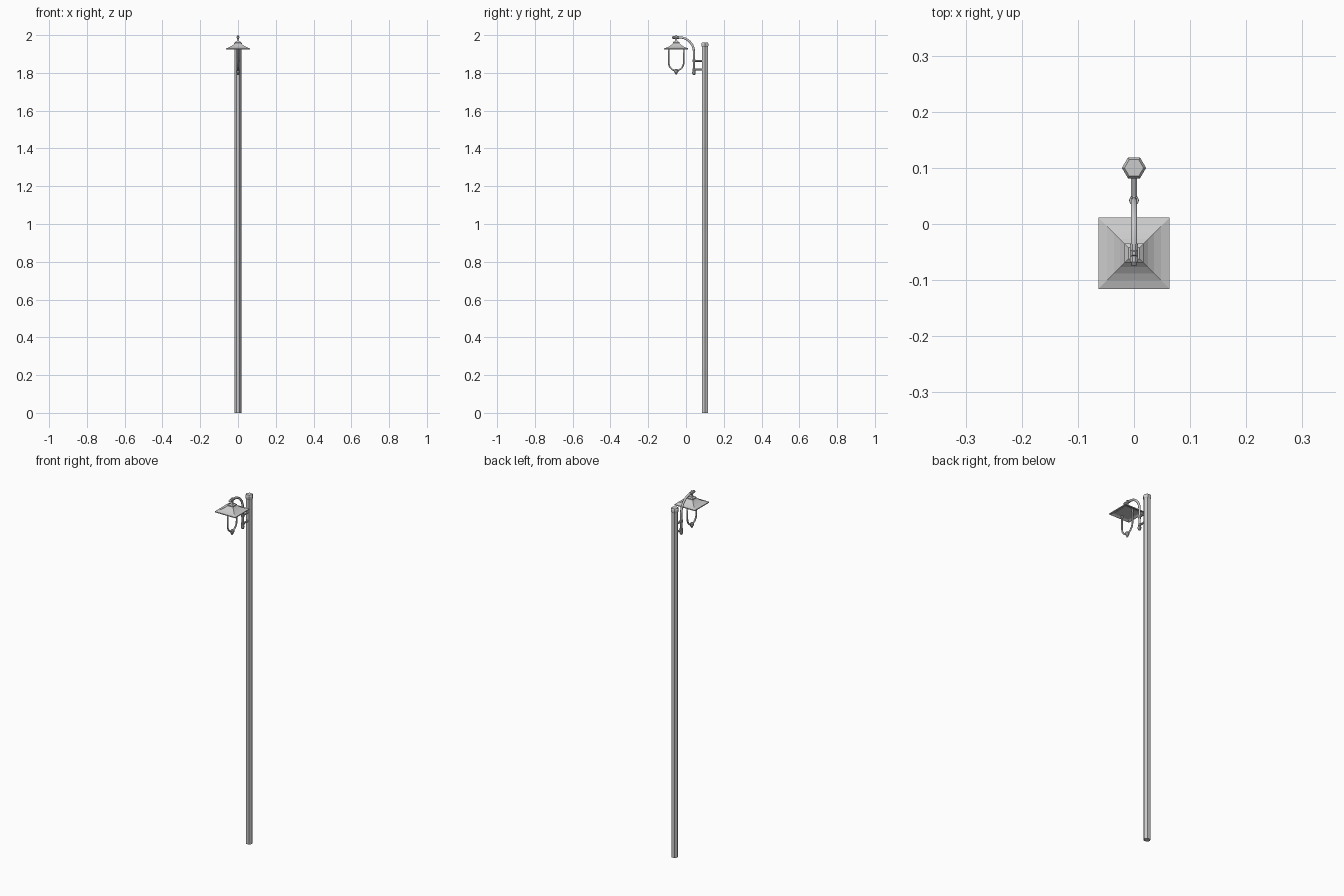
import bpy, bmesh, math
from mathutils import Vector

if "Cube" in bpy.data.objects:
    bpy.data.objects.remove(bpy.data.objects["Cube"])

LY = -0.052   # lantern centre
PY = 0.1      # pole centre


def finish(name, bm, smooth=False):
    bmesh.ops.recalc_face_normals(bm, faces=bm.faces)
    me = bpy.data.meshes.new(name)
    bm.to_mesh(me)
    bm.free()
    ob = bpy.data.objects.new(name, me)
    bpy.context.collection.objects.link(ob)
    if smooth:
        for p in me.polygons:
            p.use_smooth = True
    return ob


def lathe(name, profile, y, sides, phase=0.0, closed=False):
    """Stack of n-sided rings from (circumradius, z) pairs."""
    bm = bmesh.new()
    rings = [[bm.verts.new((r * math.cos(phase + math.tau * i / sides),
                            y + r * math.sin(phase + math.tau * i / sides), z))
              for i in range(sides)] for r, z in profile]
    pairs = list(zip(rings, rings[1:]))
    if closed:
        pairs.append((rings[-1], rings[0]))
    for a, b in pairs:
        for i in range(sides):
            j = (i + 1) % sides
            bm.faces.new((a[i], a[j], b[j], b[i]))
    if not closed:
        bm.faces.new(rings[0])
        bm.faces.new(rings[-1])
    return finish(name, bm)


def tube(name, pts, r, sides=8):
    """Tube along a (y, z) path in the x = 0 plane."""
    bm = bmesh.new()
    pts = [Vector((0, y, z)) for y, z in pts]
    rings = []
    for k, p in enumerate(pts):
        t = (pts[min(k + 1, len(pts) - 1)] - pts[max(k - 1, 0)]).normalized()
        n = Vector((1, 0, 0)).cross(t)
        ring = []
        for i in range(sides):
            a = math.tau * (i + 0.5) / sides
            ring.append(bm.verts.new(p + r * (math.cos(a) * Vector((1, 0, 0)) + math.sin(a) * n)))
        rings.append(ring)
    for a, b in zip(rings, rings[1:]):
        for i in range(sides):
            j = (i + 1) % sides
            bm.faces.new((a[i], a[j], b[j], b[i]))
    bm.faces.new(rings[0])
    bm.faces.new(rings[-1])
    return finish(name, bm, len(pts) > 2)


def arc(cy, cz, ry, rz, a0, a1, n):
    return [(cy + ry * math.cos(math.radians(a0 + (a1 - a0) * i / n)),
             cz + rz * math.sin(math.radians(a0 + (a1 - a0) * i / n))) for i in range(n + 1)]


# Hexagonal pole and cap
lathe("pole", [(0.018, 0), (0.018, 1.943)], PY, 6)
lathe("pole_cap", [(0.018, 1.938), (0.0215, 1.943), (0.0215, 1.955), (0.017, 1.962)], PY, 6)

# Curved arm with end sleeve, foot and two brackets to the pole
tube("arm", [(-0.074, 1.988)] + arc(-0.035, 1.911, 0.077, 0.077, 90, 0, 10) + [(0.042, 1.79)], 0.0062)
tube("arm_sleeve", [(-0.068, 1.988), (-0.036, 1.988)], 0.008)
lathe("arm_foot", [(0.006, 1.79), (0.009, 1.797), (0.009, 1.805), (0.006, 1.812)], 0.042, 8)
for i, z in enumerate((1.864, 1.817)):
    tube(f"bracket_{i}", [(0.042, z), (PY - 0.012, z)], 0.0055)
    lathe(f"arm_collar_{i}", [(0.0085, z - 0.007), (0.0085, z + 0.007)], 0.042, 8)

# Hanger and top block above the shade
lathe("hanger", [(0.012, 1.963), (0.007, 1.972), (0.007, 1.988), (0.01, 1.99), (0.004, 2.0)], LY, 4, math.pi / 4)
q = math.sqrt(2)
lathe("shade_block", [(0.017 * q, 1.955), (0.017 * q, 1.962), (0.010 * q, 1.967)], LY, 4, math.pi / 4)

# Square concave shade, hollow below
outer = [(0.0635, 1.925), (0.0635, 1.930), (0.048, 1.935), (0.036, 1.941), (0.025, 1.949), (0.017, 1.957)]
inner = [(0.013, 1.953), (0.033, 1.936), (0.052, 1.929), (0.058, 1.925)]
lathe("shade", [(r * q, z) for r, z in outer + inner], LY, 4, math.pi / 4, closed=True)
lathe("shade_ceiling", [(0.046 * q, 1.930), (0.046 * q, 1.932)], LY, 4, math.pi / 4)

# U-shaped lantern hoop with bottom finial
tube("lantern_hoop", [(LY - 0.040, 1.93)] + arc(LY, 1.855, 0.040, 0.043, 180, 360, 14) + [(LY + 0.040, 1.93)], 0.0045)
lathe("finial", [(0.003, 1.791), (0.006, 1.797), (0.011, 1.806), (0.011, 1.814), (0.006, 1.82)], LY, 8)
